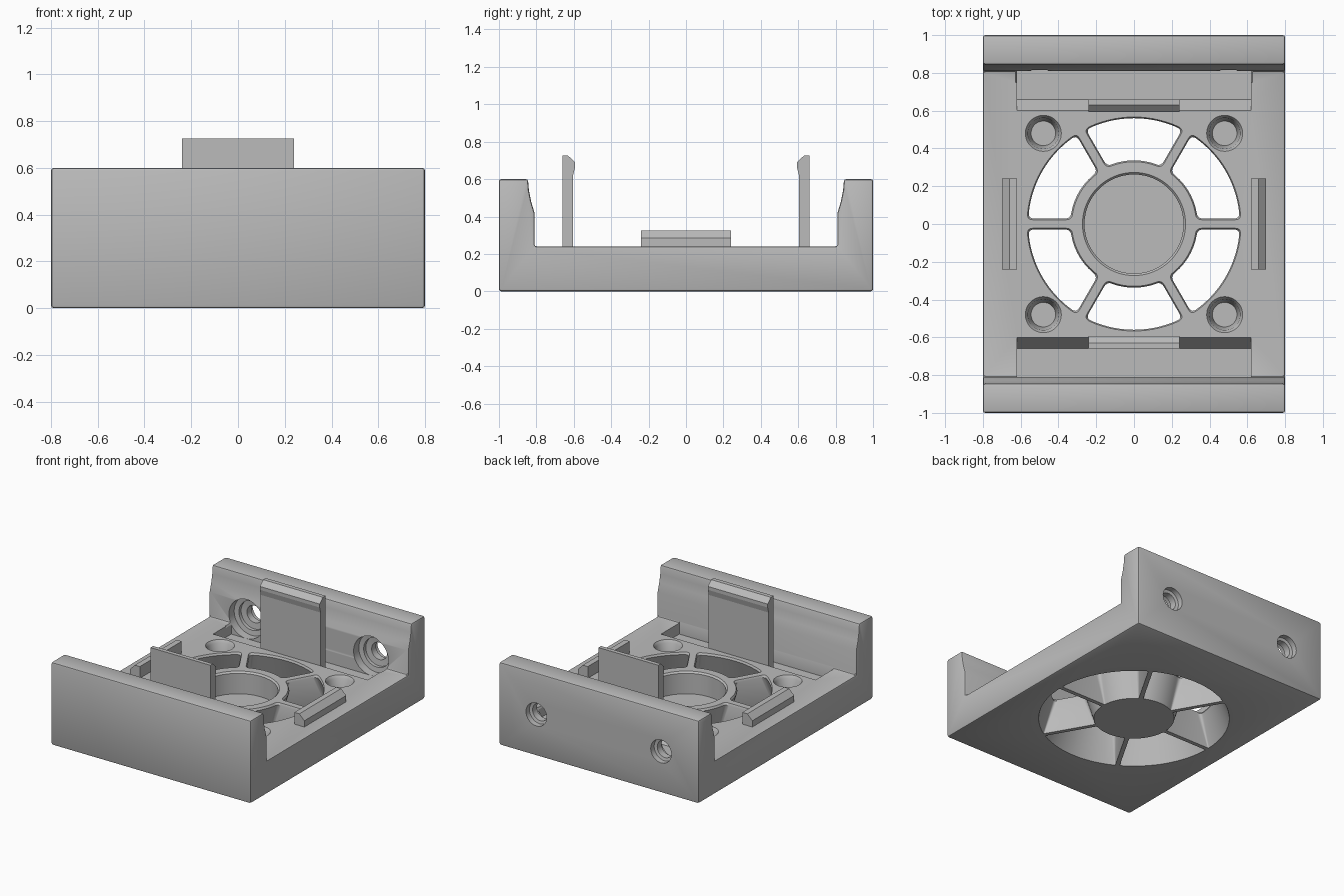
import bpy, bmesh
from math import sin, cos, pi, asin, radians
from mathutils import Vector

cube = bpy.data.objects.get("Cube")
if cube:
    bpy.data.objects.remove(cube, do_unlink=True)

grey = bpy.data.materials.new("plain grey")
grey.use_nodes = True
colour = (0.5, 0.5, 0.5, 1)
grey.diffuse_color = colour
grey.node_tree.nodes["Principled BSDF"].inputs["Base Color"].default_value = colour


def loft(name, rings):
    """Closed solid through a stack of matching point rings."""
    bm = bmesh.new()
    loops = [[bm.verts.new(p) for p in ring] for ring in rings]
    n = len(loops[0])
    for a, b in zip(loops, loops[1:]):
        for i in range(n):
            j = (i + 1) % n
            bm.faces.new((a[i], a[j], b[j], b[i]))
    bm.faces.new(loops[0])
    bm.faces.new(loops[-1])
    bmesh.ops.recalc_face_normals(bm, faces=bm.faces)
    mesh = bpy.data.meshes.new(name)
    bm.to_mesh(mesh)
    bm.free()
    mesh.materials.append(grey)
    ob = bpy.data.objects.new(name, mesh)
    bpy.context.collection.objects.link(ob)
    return ob


def prism_x(name, profile, half):
    return loft(name, [[(x, y, z) for y, z in profile] for x in (-half, half)])


def prism_y(name, profile, half):
    return loft(name, [[(x, y, z) for x, z in profile] for y in (-half, half)])


def turned(name, profile, centre, along_y=False, n=48):
    """Round solid from (radius, height) steps."""
    rings = []
    for r, h in profile:
        ring = []
        for i in range(n):
            a = 2 * pi * i / n
            u, v = r * cos(a), r * sin(a)
            ring.append(Vector(centre) + Vector((u, h, v) if along_y else (u, v, h)))
        rings.append(ring)
    return loft(name, rings)


def apply(ob, mod):
    bpy.context.view_layer.objects.active = ob
    bpy.ops.object.modifier_apply(modifier=mod.name)


def cut(ob, cutter):
    mod = ob.modifiers.new("cut", "BOOLEAN")
    mod.operation = "DIFFERENCE"
    mod.solver = "EXACT"
    mod.object = cutter
    apply(ob, mod)
    bpy.data.objects.remove(cutter, do_unlink=True)


def sector(r0, r1, half_spoke, rounding, turn, z):
    """Rounded opening between two spokes."""
    def pt(r, a):
        return Vector((r * cos(a), r * sin(a), z))
    span = pi / 3

    def edge(r):
        return asin(half_spoke / r)
    corners = []
    for r, sign in ((r0, 1), (r1, -1)):
        lo, hi = edge(r), span - edge(r)
        da = rounding / r
        r_in = r + sign * rounding
        e = edge(r_in)
        start = (pt(r_in, e), pt(r, lo), pt(r, lo + da))
        end = (pt(r, hi - da), pt(r, hi), pt(r_in, span - e))
        arc = [pt(r, lo + da + (hi - lo - 2 * da) * i / 14) for i in range(1, 14)]
        line = []
        for k, (a, b, c) in enumerate((start, end)):
            for i in range(6):
                t = i / 5
                line.append(a * (1 - t) ** 2 + b * 2 * t * (1 - t) + c * t * t)
            if k == 0:
                line += arc
        corners.append(line)
    outline = corners[0] + corners[1][::-1]
    c, s = cos(turn), sin(turn)
    return [(p.x * c - p.y * s, p.x * s + p.y * c, z) for p in outline]


# Base plate with its two end walls
half_profile = [(1, 0), (1, 0.6), (0.845, 0.6), (0.84, 0.54), (0.828, 0.48),
                (0.81, 0.42), (0.81, 0.24)]
profile = half_profile + [(-y, z) for y, z in reversed(half_profile)]
body = prism_x("mount_body", profile, 0.8)
bevel = body.modifiers.new("edges", "BEVEL")
bevel.width = 0.012
bevel.segments = 2
bevel.limit_method = "ANGLE"
bevel.angle_limit = radians(50)
apply(body, bevel)

# Six fan openings that flare towards the bottom
for k in range(6):
    steps = [(-0.01, 0.27, 0.642, 0.015, 0.01), (0.0, 0.27, 0.64, 0.015, 0.01),
             (0.225, 0.337, 0.56, 0.029, 0.03), (0.241, 0.329, 0.567, 0.022, 0.03),
             (0.3, 0.329, 0.567, 0.022, 0.03)]
    cut(body, loft("opening", [sector(r0, r1, w, f, k * pi / 3, z)
                               for z, r0, r1, w, f in steps]))

# Hub cup
cut(body, turned("cup", [(0.262, 0.08), (0.262, 0.228), (0.274, 0.241), (0.274, 0.3)],
                 (0, 0, 0), n=64))

# Tapered blind holes at the plate corners
for x in (-0.48, 0.48):
    for y in (-0.48, 0.48):
        cut(body, turned("blind_hole", [(0.065, 0.1), (0.082, 0.22), (0.096, 0.241),
                                        (0.096, 0.3)], (x, y, 0)))

# Sunken pockets with a sloped inner side
for s in (-1, 1):
    cut(body, prism_x("pocket", [(s * 0.6, 0.3), (s * 0.6, 0.24), (s * 0.66, 0.16),
                                 (s * 0.809, 0.16), (s * 0.809, 0.3)], 0.62))

# Stepped screw holes through the back wall
for x in (-0.5, 0.5):
    cut(body, turned("screw_hole", [(0.14, 0.75), (0.14, 0.87), (0.105, 0.875),
                                    (0.105, 0.9), (0.062, 0.905), (0.062, 0.955),
                                    (0.083, 0.96), (0.083, 1.05)],
                     (x, 0, 0.3), along_y=True))

# Tall snap clips at the ends, low catches at the sides
clip = [(0.66, 0.13), (0.66, 0.725), (0.63, 0.725), (0.593, 0.69), (0.593, 0.665),
        (0.603, 0.625), (0.603, 0.13)]
catch = [(0.62, 0.22), (0.62, 0.325), (0.66, 0.325), (0.7, 0.285), (0.7, 0.22)]
for s, end, side in ((-1, "front", "right"), (1, "back", "left")):
    prism_x(end + "_clip", [(s * y, z) for y, z in clip], 0.24)
    prism_y(side + "_catch", [(s * x, z) for x, z in catch], 0.24)

bpy.ops.object.select_all(action="DESELECT")
body.select_set(True)
bpy.context.view_layer.objects.active = body
bpy.ops.object.shade_smooth_by_angle(angle=radians(30))
